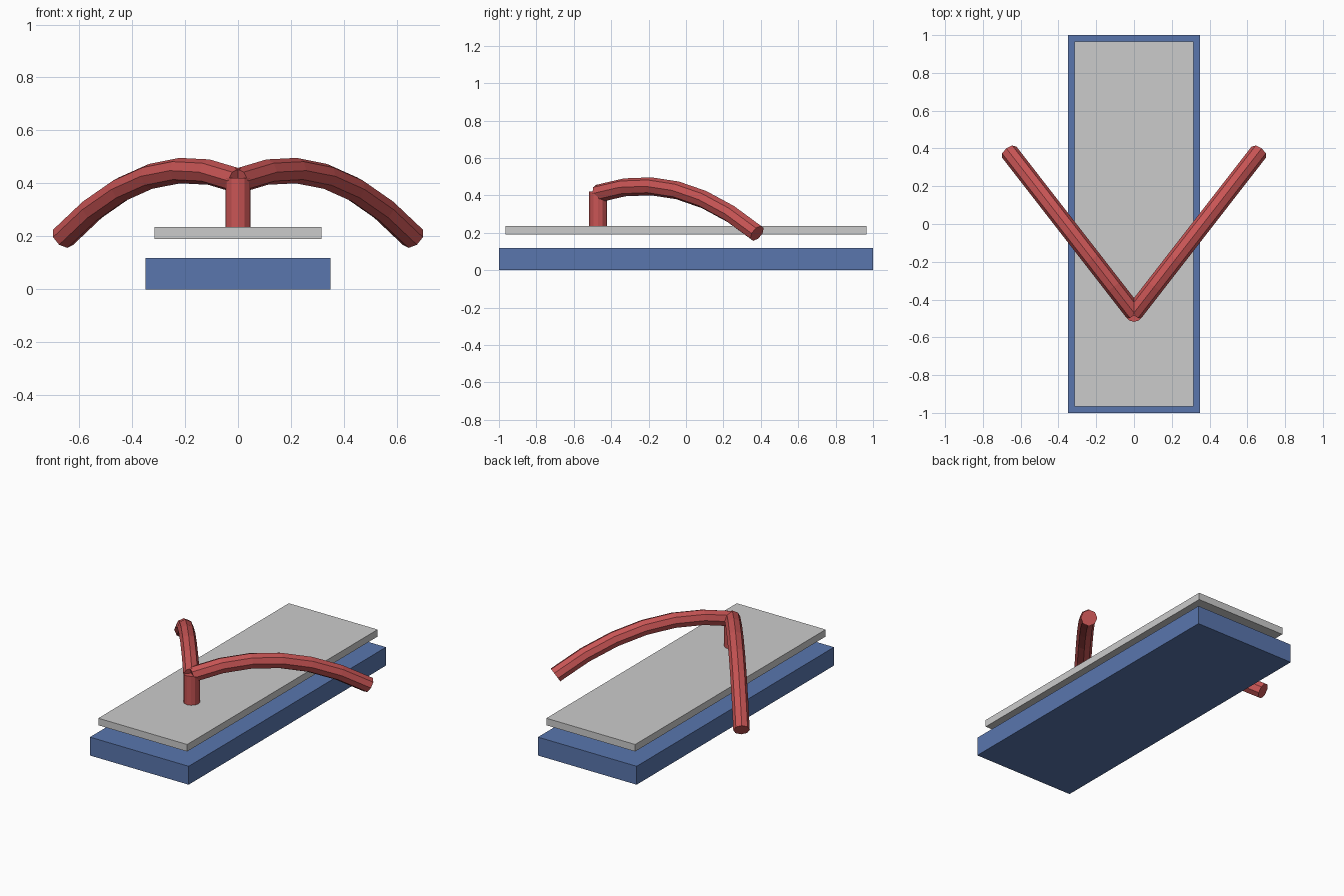
import bpy, bmesh, math
from mathutils import Vector

if "Cube" in bpy.data.objects:
    bpy.data.objects.remove(bpy.data.objects["Cube"])


def material(name, color):
    m = bpy.data.materials.new(name)
    m.diffuse_color = (*color, 1)
    m.use_nodes = True
    m.node_tree.nodes["Principled BSDF"].inputs["Base Color"].default_value = m.diffuse_color
    return m


blue = material("blue_rubber", (0.10, 0.18, 0.42))
red = material("red_rubber", (0.58, 0.09, 0.09))


def finish(name, bm, mat=None):
    bmesh.ops.recalc_face_normals(bm, faces=bm.faces)
    mesh = bpy.data.meshes.new(name)
    bm.to_mesh(mesh)
    bm.free()
    if mat:
        mesh.materials.append(mat)
    bpy.context.collection.objects.link(bpy.data.objects.new(name, mesh))


def slab(name, width, length, z0, z1, mat=None):
    bm = bmesh.new()
    bmesh.ops.create_cube(bm, size=1)
    for v in bm.verts:
        v.co = (v.co.x * width, v.co.y * length, z0 + (v.co.z + 0.5) * (z1 - z0))
    finish(name, bm, mat)


def tube(name, points, tangents, radius, sides, side_axis, mat):
    """Sweep a regular polygon along a path lying in one vertical plane."""
    bm = bmesh.new()
    rings = []
    for p, t in zip(points, tangents):
        up = side_axis.cross(t.normalized())
        ring = []
        for i in range(sides):
            a = math.tau * i / sides
            ring.append(bm.verts.new(p + radius * (math.cos(a) * side_axis + math.sin(a) * up)))
        rings.append(ring)
    for a, b in zip(rings, rings[1:]):
        for i in range(sides):
            j = (i + 1) % sides
            bm.faces.new((a[i], a[j], b[j], b[i]))
    bm.faces.new(rings[0])
    bm.faces.new(rings[-1])
    finish(name, bm, mat)


# Sole and footbed
slab("sole", 0.70, 2.0, 0.0, 0.118, blue)
slab("footbed", 0.63, 1.93, 0.19, 0.235)

# Toe post
R = 0.048
tube("toe_post", [Vector((0, -0.47, 0.225)), Vector((0, -0.47, 0.42))],
     [Vector((0, 0, 1))] * 2, R, 12, Vector((1, 0, 0)), red)

# Two arched straps spreading back from the post
SEGMENTS = 6
for label, s in (("left", -1), ("right", 1)):
    a = Vector((0, -0.47, 0.41))
    c = Vector((s * 0.33, -0.045, 0.55))
    b = Vector((s * 0.66, 0.38, 0.197))
    ts = [i / SEGMENTS for i in range(SEGMENTS + 1)]
    pts = [a * (1 - t) ** 2 + c * 2 * t * (1 - t) + b * t * t for t in ts]
    tans = [(c - a) * (1 - t) + (b - c) * t for t in ts]
    flat = Vector((b.x - a.x, b.y - a.y, 0)).normalized()
    tube(label + "_strap", pts, tans, R, 8, flat.cross(Vector((0, 0, 1))), red)
